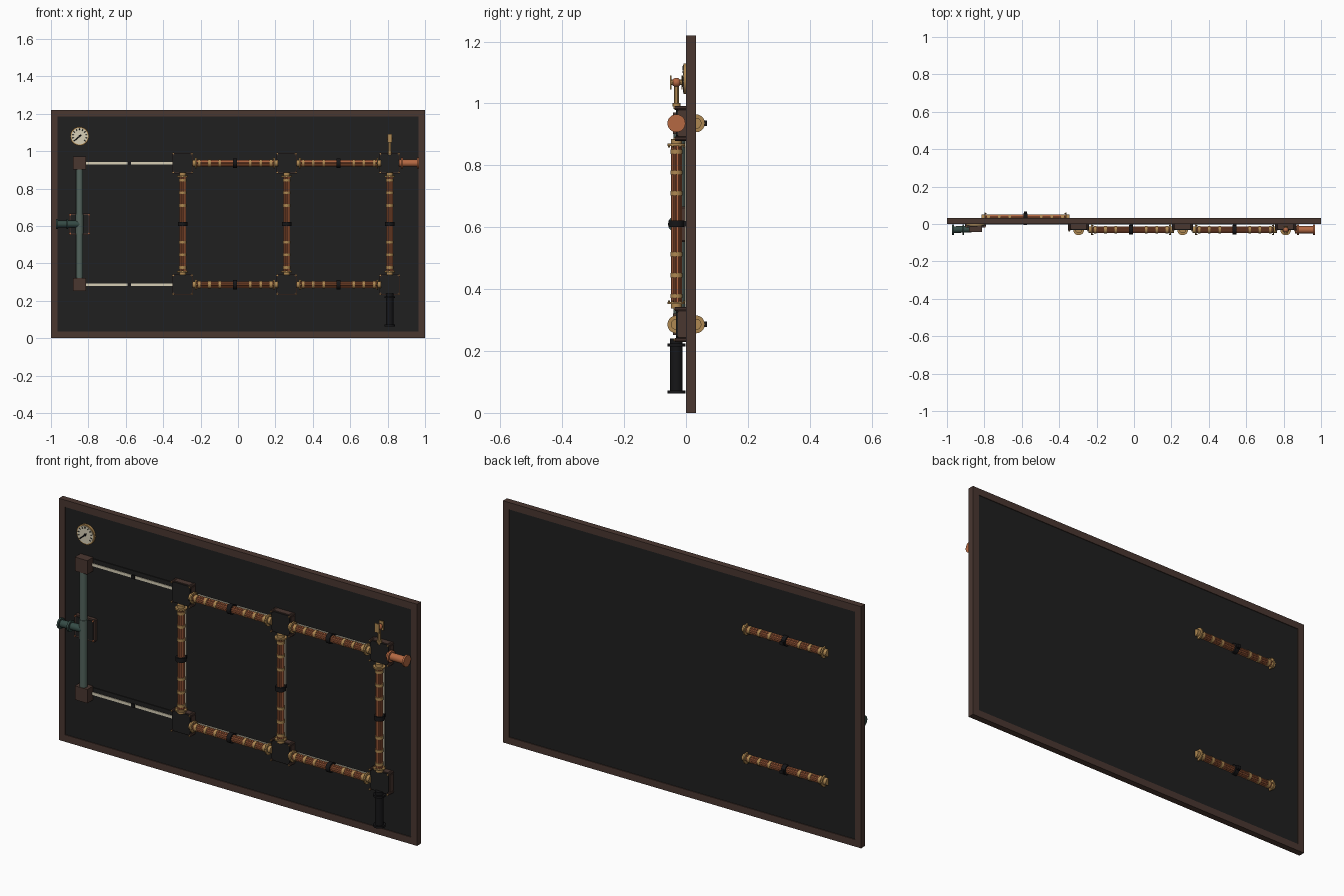
import bpy, bmesh, math
from mathutils import Vector, Matrix

if "Cube" in bpy.data.objects:
    bpy.data.objects.remove(bpy.data.objects["Cube"])


def material(name, rgb):
    m = bpy.data.materials.new(name)
    m.diffuse_color = (*rgb, 1)
    m.use_nodes = True
    m.node_tree.nodes["Principled BSDF"].inputs["Base Color"].default_value = m.diffuse_color
    return m


PANEL = material("charcoal", (0.014, 0.014, 0.014))
FRAME = material("dark_wood", (0.068, 0.038, 0.030))
COPPER = material("copper", (0.46, 0.14, 0.055))
DARK_COPPER = material("dark_copper", (0.16, 0.045, 0.022))
BRASS = material("brass", (0.43, 0.25, 0.085))
GREEN = material("grey_green", (0.085, 0.125, 0.108))
DARK_GREEN = material("dark_green", (0.035, 0.07, 0.06))
IVORY = material("ivory", (0.68, 0.62, 0.47))
BLACK = material("black", (0.008, 0.008, 0.009))


class Part:
    """Collects primitives into one object, with one material slot per colour."""

    def __init__(self, name):
        self.name, self.bm, self.mats = name, bmesh.new(), []

    def paint(self, verts, mat):
        if mat not in self.mats:
            self.mats.append(mat)
        for f in {f for v in verts for f in v.link_faces}:
            f.material_index = self.mats.index(mat)

    def box(self, lo, hi, mat):
        lo, hi = Vector(lo), Vector(hi)
        m = Matrix.Translation((lo + hi) / 2) @ Matrix.Diagonal((*(hi - lo), 1))
        self.paint(bmesh.ops.create_cube(self.bm, size=1, matrix=m)["verts"], mat)

    def rod(self, a, b, r, mat, n=16):
        a, b = Vector(a), Vector(b)
        d = b - a
        m = Matrix.Translation((a + b) / 2) @ d.to_track_quat('Z', 'Y').to_matrix().to_4x4()
        v = bmesh.ops.create_cone(self.bm, cap_ends=True, segments=n, radius1=r,
                                  radius2=r, depth=d.length, matrix=m)["verts"]
        self.paint(v, mat)

    def ball(self, c, r, mat):
        v = bmesh.ops.create_uvsphere(self.bm, u_segments=16, v_segments=10, radius=r,
                                      matrix=Matrix.Translation(c))["verts"]
        self.paint(v, mat)

    def plate(self, x, z, half, cut, y0, y1, mat):
        """Square plate with chamfered corners, facing the front."""
        k = half - cut
        ring = [(-k, -half), (k, -half), (half, -k), (half, k),
                (k, half), (-k, half), (-half, k), (-half, -k)]
        front = [self.bm.verts.new((x + u, y0, z + w)) for u, w in ring]
        back = [self.bm.verts.new((x + u, y1, z + w)) for u, w in ring]
        self.bm.faces.new(front)
        self.bm.faces.new(back[::-1])
        for i in range(8):
            j = (i + 1) % 8
            self.bm.faces.new((front[j], front[i], back[i], back[j]))
        self.paint(front + back, mat)

    def done(self, smooth=True):
        me = bpy.data.meshes.new(self.name)
        self.bm.to_mesh(me)
        self.bm.free()
        for m in self.mats:
            me.materials.append(m)
        ob = bpy.data.objects.new(self.name, me)
        bpy.context.collection.objects.link(ob)
        if smooth:
            bpy.ops.object.select_all(action='DESELECT')
            ob.select_set(True)
            bpy.context.view_layer.objects.active = ob
            bpy.ops.object.shade_smooth_by_angle()


H, W, PY = 1.22, 0.035, -0.031        # board height, frame width, pipe depth
LOW, HIGH = 0.286, 0.936              # pipe rows
COLS = (-0.296, 0.26, 0.811)          # junction columns
LEFT = -0.847                         # feed column

# Board and its wooden frame
p = Part("board")
p.box((-1 + W, 0.004, W), (1 - W, 0.028, H - W), PANEL)
p.done(False)
p = Part("frame")
for s in (-1, 1):
    p.box((s - W * (s > 0), 0, 0), (s + W * (s < 0), 0.032, H), FRAME)
for z in (0, H - W):
    p.box((-1 + W, 0, z), (1 - W, 0.032, z + W), FRAME)
p.done(False)


def ribbed_pipe(name, a, b):
    """Bundle of copper tubes with brass bands, end flanges and a black clamp."""
    p = Part(name)
    a, b = Vector(a), Vector(b)
    d = (b - a).normalized()
    u = Vector((0, 1, 0))
    w = d.cross(u)
    p.rod(a, b, 0.0145, DARK_COPPER)
    for i in range(10):
        t = math.tau * i / 10
        off = (u * math.cos(t) + w * math.sin(t)) * 0.0145
        p.rod(a + off, b + off, 0.0036, COPPER, 6)
    for f in (0.05, 0.18, 0.31, 0.69, 0.82, 0.95):
        c = a.lerp(b, f)
        p.rod(c - d * 0.007, c + d * 0.007, 0.0195, BRASS, 20)
    for e, s in ((a, 1), (b, -1)):
        p.rod(e, e + d * s * 0.007, 0.029, BRASS, 20)
        p.rod(e - d * s * 0.015, e, 0.018, BRASS)
        for i in range(6):
            t = math.tau * i / 6
            c = e + (u * math.cos(t) + w * math.sin(t)) * 0.024
            p.rod(c + d * s * 0.006, c + d * s * 0.012, 0.003, BRASS, 6)
    m = a.lerp(b, 0.5)
    p.rod(m - d * 0.011, m + d * 0.011, 0.025, BLACK, 20)
    p.box(m - Vector((0.009, 0, 0.009)), m + Vector((0.009, 0.036, 0.009)), BLACK)
    p.done()


# Front pipes, rear pipes
for z, row in ((LOW, "lower"), (HIGH, "upper")):
    for i in range(2):
        ribbed_pipe(f"{row}_pipe_{i}", (COLS[i] + 0.067, PY, z), (COLS[i + 1] - 0.062, PY, z))
    ribbed_pipe(f"{row}_rear_pipe", (-0.80, 0.032, z), (-0.36, 0.032, z))
for i, x in enumerate(COLS):
    ribbed_pipe(f"upright_pipe_{i}", (x, PY, LOW + 0.066), (x, PY, HIGH - 0.066))

# Ivory guide lines, with the clips of the rear pipes showing through
p = Part("guide_lines")
for z in (LOW, HIGH):
    p.box((LEFT, -0.003, z - 0.007), (COLS[2], 0.004, z + 0.007), IVORY)
    p.box((-0.592, -0.006, z - 0.009), (-0.573, 0.058, z + 0.009), BLACK)
for x in COLS:
    p.box((x - 0.007, -0.003, LOW), (x + 0.007, 0.004, HIGH), IVORY)
p.done(False)
# Rear pipes are covered by the line on the front
p = Part("rear_pipe_cover")
for z in (LOW, HIGH):
    p.box((-0.81, 0.0, z - 0.029), (-0.35, 0.0045, z + 0.029), PANEL)
p.done(False)

# Junction boxes
for i, x in enumerate(COLS):
    for z, row in ((LOW, "lower"), (HIGH, "upper")):
        p = Part(f"{row}_junction_{i}")
        p.plate(x, z, 0.055, 0.012, -0.026, 0.004, FRAME)
        p.plate(x, z, 0.051, 0.012, -0.032, -0.026, PANEL)
        for a in (-1, 1):
            for b in (-1, 1):
                c = (x + a * 0.050, z + b * 0.050)
                p.rod((c[0], -0.036, c[1]), (c[0], 0.004, c[1]), 0.0065, FRAME, 8)
                p.rod((c[0], -0.040, c[1]), (c[0], -0.036, c[1]), 0.004, BRASS, 6)
        p.done()

# Feed column: end blocks, green tube, bracket and inlet
p = Part("feed_blocks")
for z in (LOW, HIGH):
    p.box((LEFT - 0.035, -0.042, z - 0.035), (LEFT + 0.035, 0.004, z + 0.035), FRAME)
p.done(False)
p = Part("feed_tube")
p.rod((LEFT, -0.022, LOW + 0.03), (LEFT, -0.022, HIGH - 0.03), 0.0185, GREEN, 20)
p.done()
p = Part("feed_bracket")
p.plate(LEFT, 0.61, 0.057, 0.004, -0.014, 0.004, FRAME)
p.plate(LEFT, 0.61, 0.049, 0.004, -0.018, -0.014, PANEL)
for a in (-1, 1):
    for b in (-1, 1):
        c = (LEFT + a * 0.050, 0.61 + b * 0.050)
        p.rod((c[0], -0.020, c[1]), (c[0], -0.013, c[1]), 0.0045, COPPER, 6)
p.rod((LEFT, -0.022, 0.56), (LEFT, -0.022, 0.66), 0.0205, GREEN, 20)
p.done()
p = Part("inlet")
p.rod((-0.97, PY, 0.61), (LEFT, PY + 0.006, 0.61), 0.018, DARK_GREEN)
p.rod((-0.972, PY, 0.61), (-0.963, PY, 0.61), 0.027, DARK_GREEN, 20)
p.rod((-0.918, PY, 0.61), (-0.908, PY, 0.61), 0.027, DARK_GREEN, 20)
p.done()

# Copper outlet on the right, black drain below
p = Part("side_outlet")
p.rod((0.86, PY, HIGH), (0.965, PY, HIGH), 0.019, COPPER, 20)
for x in (0.872, 0.958):
    p.rod((x, PY, HIGH), (x + 0.009, PY, HIGH), 0.029, COPPER, 24)
p.done()
p = Part("drain")
p.rod((COLS[2], PY, 0.063), (COLS[2], PY, 0.24), 0.020, BLACK, 20)
for z in (0.062, 0.214):
    p.rod((COLS[2], PY, z), (COLS[2], PY, z + 0.010), 0.029, BLACK, 20)
p.done()

# Relief valve on the top right junction
p = Part("relief_valve")
x = COLS[2]
p.rod((x, PY, 0.98), (x, PY, 1.06), 0.008, BRASS, 12)
p.rod((x, PY, 0.99), (x, PY, 1.002), 0.013, BRASS, 12)
p.ball((x, PY, 1.068), 0.015, COPPER)
p.rod((x, PY - 0.018, 1.068), (x, PY + 0.018, 1.068), 0.009, BRASS, 12)
for s in (-1, 1):
    p.box((x - 0.013, PY + s * 0.018 - 0.002, 1.045),
          (x + 0.013, PY + s * 0.018 + 0.002, 1.091), BRASS)
p.done()

# Pressure gauge
gz = 1.08
p = Part("gauge")
p.rod((LEFT, -0.008, gz), (LEFT, 0.004, gz), 0.050, BRASS, 32)
p.rod((LEFT, -0.010, gz), (LEFT, -0.007, gz), 0.044, IVORY, 32)
for i in range(11):
    t = math.radians(-40 + 26 * i)
    c, s = math.cos(t), math.sin(t)
    p.rod((LEFT + 0.032 * c, -0.010, gz + 0.032 * s),
          (LEFT + 0.041 * c, -0.010, gz + 0.041 * s), 0.0018, BLACK, 4)
p.rod((LEFT + 0.008, -0.011, gz + 0.007), (LEFT - 0.028, -0.011, gz - 0.025), 0.0025, BLACK, 4)
p.rod((LEFT, -0.013, gz), (LEFT, -0.009, gz), 0.006, BLACK, 12)
p.done()
